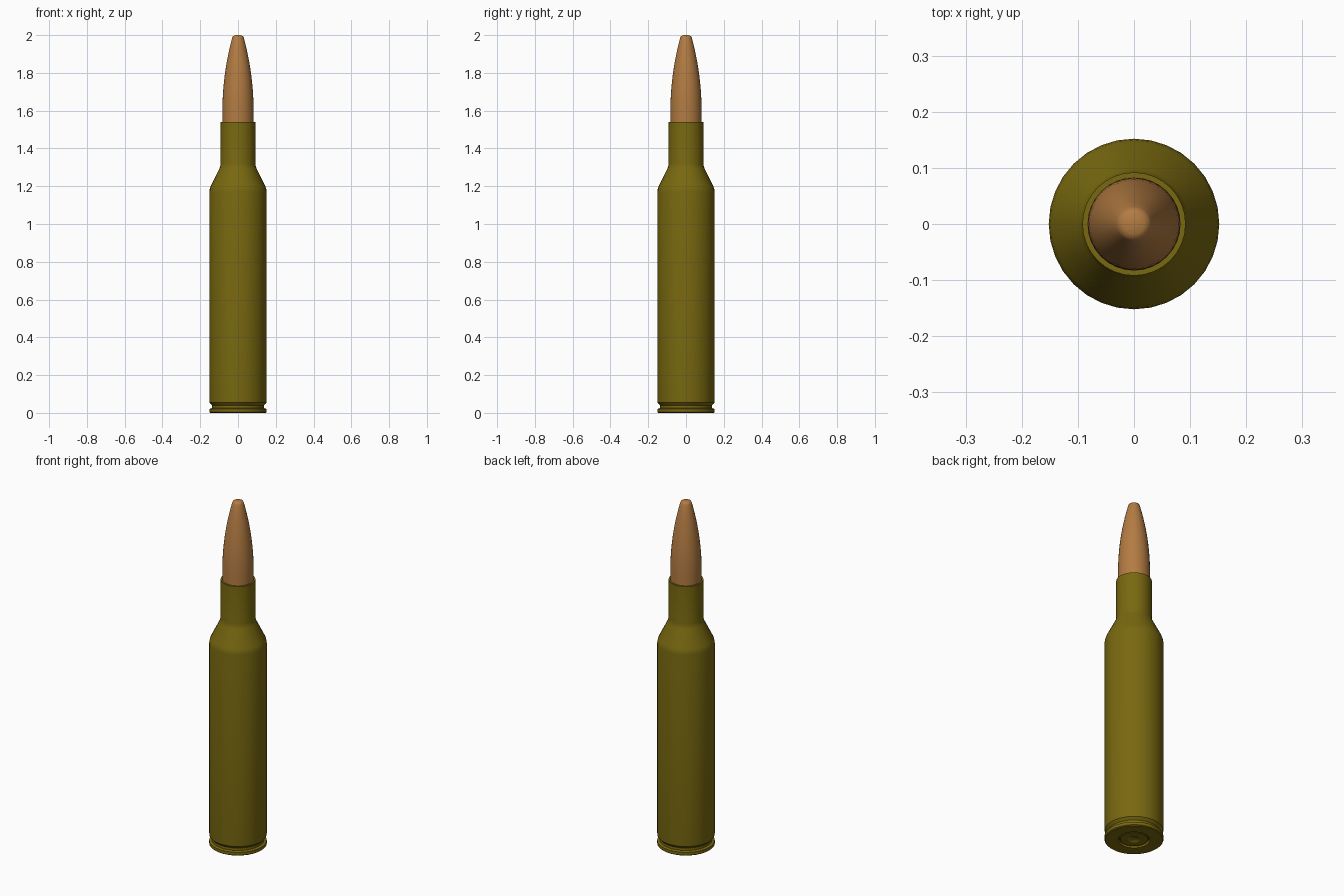
import bpy, bmesh, math

if "Cube" in bpy.data.objects:
    bpy.data.objects.remove(bpy.data.objects["Cube"])

SIDES = 32


def material(name, color):
    m = bpy.data.materials.new(name)
    m.diffuse_color = (*color, 1)
    m.use_nodes = True
    m.node_tree.nodes["Principled BSDF"].inputs["Base Color"].default_value = m.diffuse_color
    return m


def lathe(name, profile, mat, angle=30):
    """Revolve (radius, height) points around z; radius 0 makes a pole."""
    bm = bmesh.new()
    rings = []
    for r, z in profile:
        if r == 0:
            rings.append([bm.verts.new((0, 0, z))] * SIDES)
        else:
            rings.append([bm.verts.new((r * math.cos(2 * math.pi * i / SIDES),
                                        r * math.sin(2 * math.pi * i / SIDES), z))
                          for i in range(SIDES)])
    for a, b in zip(rings, rings[1:]):
        for i in range(SIDES):
            j = (i + 1) % SIDES
            bm.faces.new(list(dict.fromkeys((a[i], a[j], b[j], b[i]))))
    bmesh.ops.recalc_face_normals(bm, faces=bm.faces)
    mesh = bpy.data.meshes.new(name)
    bm.to_mesh(mesh)
    bm.free()
    mesh.materials.append(mat)
    ob = bpy.data.objects.new(name, mesh)
    bpy.context.collection.objects.link(ob)
    bpy.ops.object.select_all(action='DESELECT')
    ob.select_set(True)
    bpy.context.view_layer.objects.active = ob
    bpy.ops.object.shade_smooth_by_angle(angle=math.radians(angle))
    return ob


brass = material("olive_brass", (0.19, 0.14, 0.005))
copper = material("copper", (0.45, 0.2, 0.055))

# Case: primer pocket, rim, extractor groove, body, shoulder, neck, mouth
lathe("case", [
    (0, 0.012), (0.078, 0.012), (0.082, 0.0),
    (0.147, 0.0), (0.152, 0.004), (0.152, 0.021),
    (0.138, 0.025), (0.138, 0.040), (0.151, 0.054), (0.152, 0.064),
    (0.152, 1.17), (0.150, 1.185), (0.145, 1.20),
    (0.098, 1.295), (0.094, 1.307), (0.092, 1.32),
    (0.092, 1.54), (0.083, 1.54), (0.083, 1.36), (0, 1.36)], brass)

# Primer cap with the small dimple in its middle
lathe("primer", [
    (0, 0.012), (0.022, 0.010), (0.032, 0.003), (0.070, 0.003),
    (0.074, 0.006), (0.074, 0.02), (0, 0.02)], brass)

# Bullet: cylindrical shank, curved ogive, blunt rounded tip
ogive = []
for i in range(13):
    t = i / 12
    ogive.append((0.083 - 0.052 * t ** 2.1, 1.58 + 0.405 * t))
lathe("bullet", [(0, 1.40), (0.083, 1.40)] + ogive +
      [(0.027, 1.994), (0.018, 1.999), (0, 2.0)], copper, 45)
